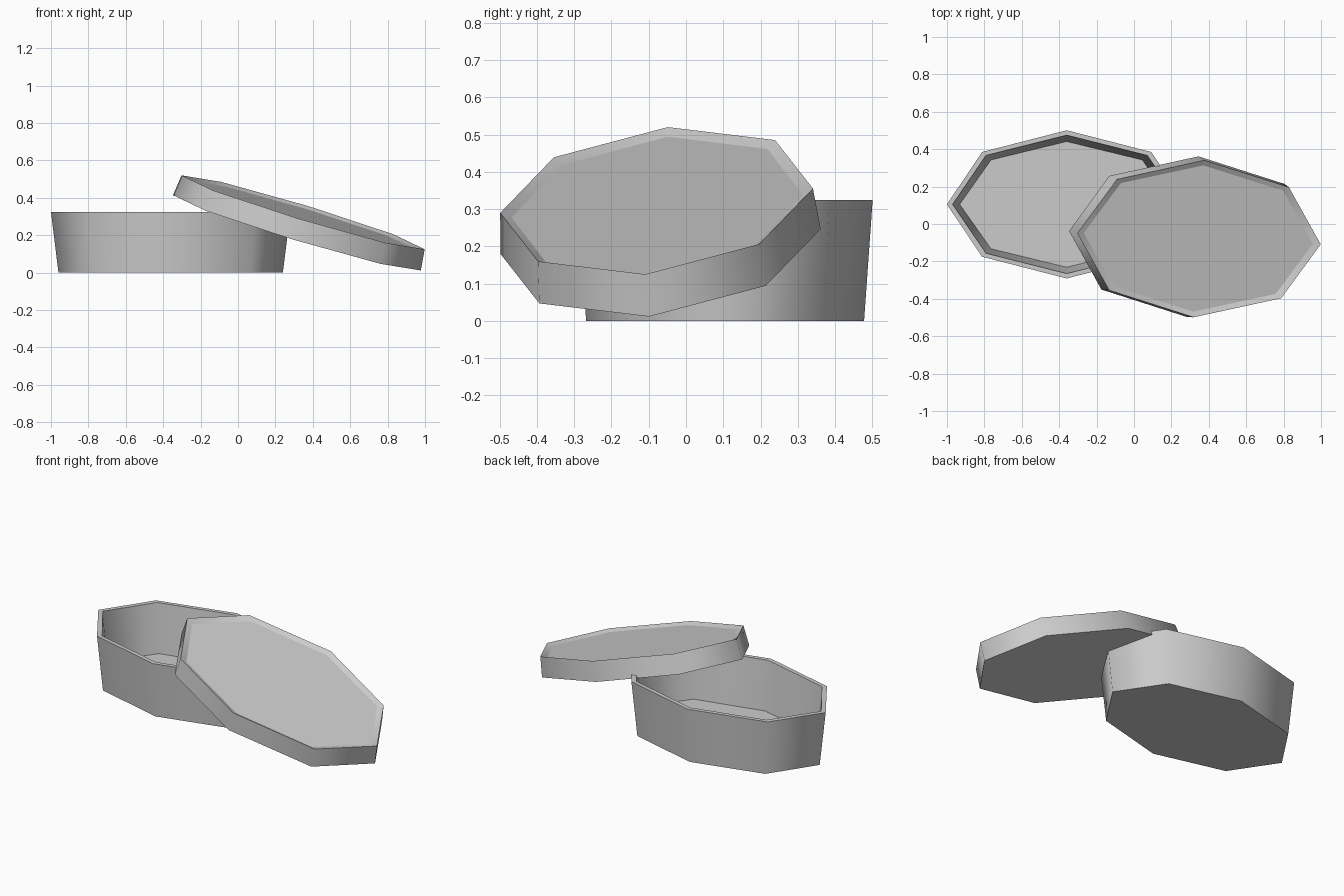
import bpy
import bmesh
import math
from mathutils import Matrix, Vector

cube = bpy.data.objects.get("Cube")
if cube:
    bpy.data.objects.remove(cube, do_unlink=True)

SIDES = 8

# Single plain grey
grey = bpy.data.materials.new("plain grey")
grey.use_nodes = True
colour = (0.6, 0.6, 0.6, 1)
grey.diffuse_color = colour
grey.node_tree.nodes["Principled BSDF"].inputs["Base Color"].default_value = colour


def octagon_shell(name, rings, matrix):
    """Skin stacked elliptical rings (radius x, radius y, z), capping both ends."""
    bm = bmesh.new()
    loops = []
    for rx, ry, z in rings:
        angles = [2 * math.pi * i / SIDES for i in range(SIDES)]
        loops.append([bm.verts.new((rx * math.cos(a), ry * math.sin(a), z)) for a in angles])
    for low, high in zip(loops, loops[1:]):
        for i in range(SIDES):
            j = (i + 1) % SIDES
            bm.faces.new((low[i], low[j], high[j], high[i]))
    bm.faces.new(loops[0][::-1])
    bm.faces.new(loops[-1])
    bmesh.ops.recalc_face_normals(bm, faces=bm.faces)
    # Walls shade smoothly around, while every horizontal ring stays crisp
    for face in bm.faces:
        face.smooth = True
    for edge in bm.edges:
        a, b = edge.verts
        edge.smooth = a.index // SIDES != b.index // SIDES
    bm.verts.index_update()
    for edge in bm.edges:
        a, b = edge.verts
        edge.smooth = a.index // SIDES != b.index // SIDES
    mesh = bpy.data.meshes.new(name)
    bm.to_mesh(mesh)
    bm.free()
    mesh.materials.append(grey)
    obj = bpy.data.objects.new(name, mesh)
    obj.matrix_world = matrix
    bpy.context.collection.objects.link(obj)
    return obj


# Open box: outer wall, flat rim, inner wall, floor
octagon_shell(
    "box",
    [(0.6, 0.373, 0), (0.64, 0.396, 0.325), (0.61, 0.37, 0.325), (0.572, 0.336, 0.035)],
    Matrix.Translation((-0.36, 0.105, 0)),
)

# Lid leaning on the box: flared wall, then a shallow sloped recess on top
long_axis = Vector((0.65, -0.03, -0.1975)).normalized()
up = long_axis.cross(Vector((0.03, 0.42, 0.0325))).normalized()
short_axis = up.cross(long_axis)
tilt = Matrix((long_axis, short_axis, up)).transposed().to_4x4()
octagon_shell(
    "lid",
    [(0.693, 0.432, -0.115), (0.68, 0.422, 0), (0.641, 0.393, -0.015)],
    Matrix.Translation((0.348, -0.079, 0.3225)) @ tilt,
)
